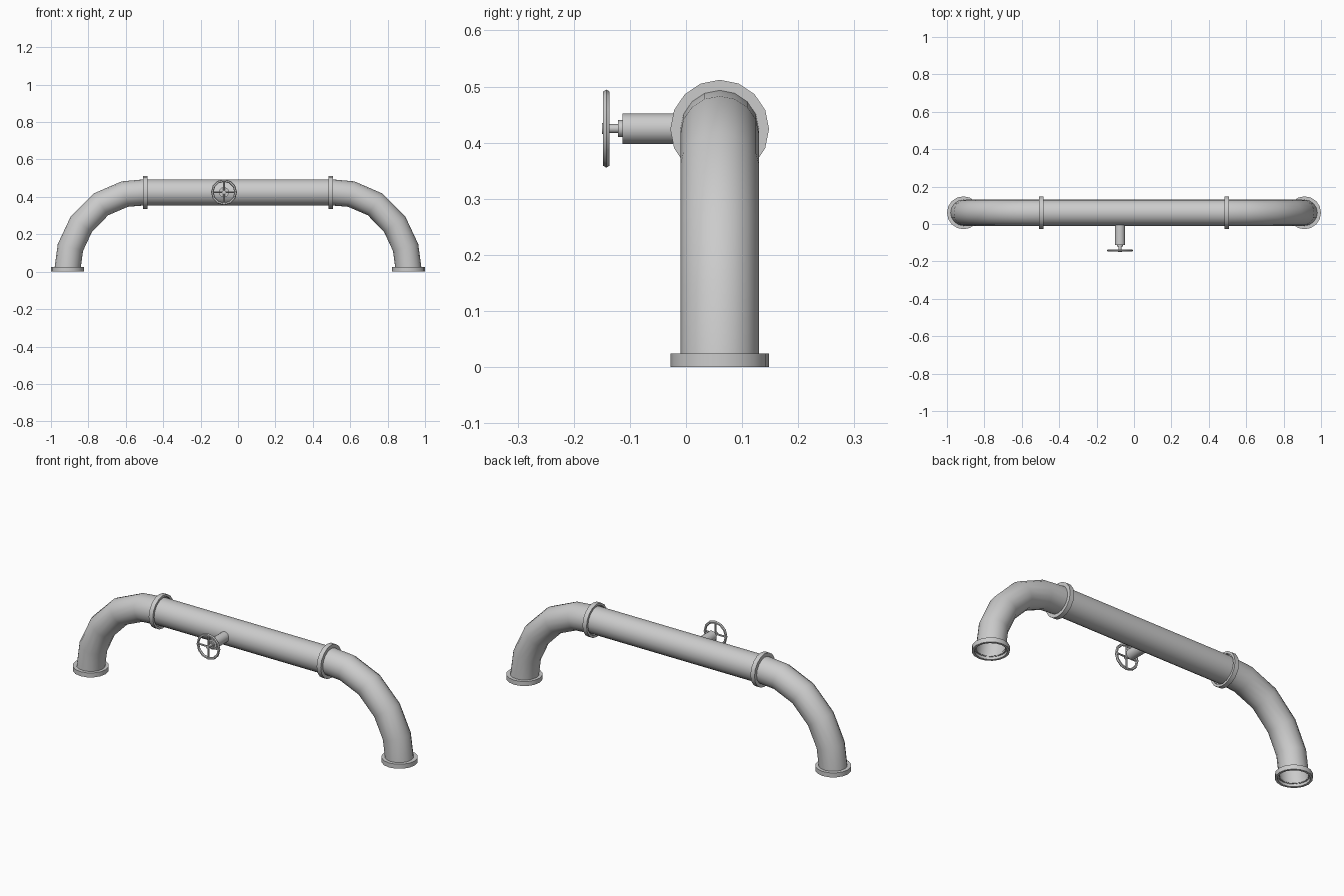
import bpy, bmesh
from math import sin, cos, pi, radians
from mathutils import Vector, Matrix

if "Cube" in bpy.data.objects:
    bpy.data.objects.remove(bpy.data.objects["Cube"])

CY, CZ = 0.06, 0.424      # pipe axis
LEG_X, JOINT_X = 0.912, 0.5
VX = -0.075               # valve axis


def finish(name, bm, angle=40):
    bmesh.ops.recalc_face_normals(bm, faces=bm.faces[:])
    me = bpy.data.meshes.new(name)
    bm.to_mesh(me)
    bm.free()
    ob = bpy.data.objects.new(name, me)
    bpy.context.collection.objects.link(ob)
    bpy.ops.object.select_all(action='DESELECT')
    ob.select_set(True)
    bpy.context.view_layer.objects.active = ob
    bpy.ops.object.shade_smooth_by_angle(angle=radians(angle))
    return ob


def bridge(bm, rings, closed=False):
    n = len(rings[0])
    pairs = list(zip(rings, rings[1:]))
    if closed:
        pairs.append((rings[-1], rings[0]))
    for a, b in pairs:
        for i in range(n):
            j = (i + 1) % n
            bm.faces.new((a[i], a[j], b[j], b[i]))


def lathe(name, profile, origin, axis, sides=16, cap=False, closed=False):
    """Revolve (radius, height) points around an axis."""
    bm = bmesh.new()
    rot = Vector(axis).to_track_quat('Z', 'Y').to_matrix()
    o = Vector(origin)
    rings = [[bm.verts.new(o + rot @ Vector((r * cos(2 * pi * i / sides),
                                             r * sin(2 * pi * i / sides), h)))
              for i in range(sides)] for r, h in profile]
    bridge(bm, rings, closed)
    if cap:
        bm.faces.new(rings[0])
        bm.faces.new(rings[-1])
    return finish(name, bm)


# straight middle pipe
lathe("middle_pipe", [(0.07, -0.495), (0.07, 0.495)], (0, CY, CZ), (1, 0, 0))

# elbows: (x, z, tilt in degrees) for each ring
path = [(LEG_X, 0.012, 0), (0.896, 0.13, 15), (0.838, 0.253, 35),
        (0.733, 0.36, 56), (0.605, 0.415, 76), (JOINT_X, CZ, 90)]
# flange with its recess facing away from the elbow
flange = [(0.076, 0), (0.088, 0), (0.088, 0.024), (0.068, 0.024),
          (0.068, 0.014), (0.076, 0.014)]

for side, s in (("left", -1), ("right", 1)):
    bm = bmesh.new()
    rings = []
    for x, z, tilt in path:
        t = radians(tilt)
        out = Vector((s * cos(t), 0, sin(t)))
        rings.append([bm.verts.new(Vector((s * x, CY, z))
                                   + 0.07 * (out * cos(a) + Vector((0, sin(a), 0))))
                      for a in (2 * pi * i / 16 for i in range(16))])
    bridge(bm, rings)
    finish(side + "_elbow", bm, 50)
    lathe(side + "_base_flange", flange, (s * LEG_X, CY, 0), (0, 0, 1), closed=True)
    lathe(side + "_joint_flange", flange, (s * 0.484, CY, CZ), (s, 0, 0), closed=True)

# valve body, collar and stem in one stepped profile
lathe("valve_stem", [(0.027, -0.01), (0.027, 0.113), (0.015, 0.113), (0.015, 0.121),
                     (0.008, 0.121), (0.008, 0.136), (0.010, 0.136), (0.010, 0.150)],
      (VX, 0, CZ + 0.001), (0, -1, 0), cap=True)

# handwheel rim
rim = [(0.0625 + 0.007 * cos(k * pi / 3), 0.007 * sin(k * pi / 3 + 0.0))
       for k in range(6)]
lathe("handwheel_rim", rim, (VX, -0.142, CZ + 0.001), (0, -1, 0), sides=12, closed=True)

# crossed spokes
for name, axis in (("upright_spoke", (0, 0, 1)), ("level_spoke", (1, 0, 0))):
    lathe(name, [(0.0045, -0.06), (0.0045, 0.06)], (VX, -0.142, CZ + 0.001), axis,
          sides=6, cap=True)
